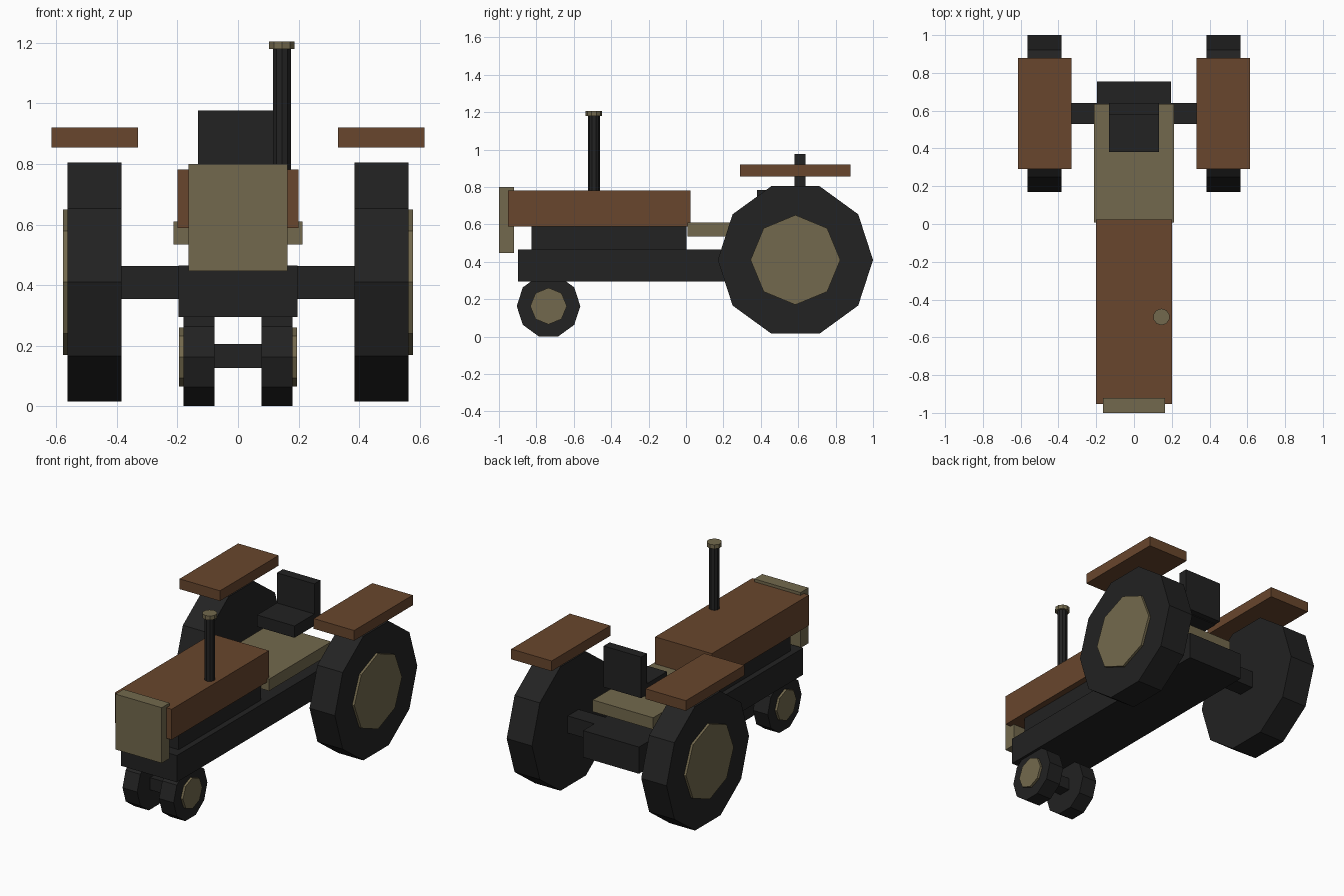
import bpy
from math import pi

default = bpy.data.objects.get("Cube")
if default:
    bpy.data.objects.remove(default, do_unlink=True)


def material(name, rgb):
    mat = bpy.data.materials.new(name)
    mat.use_nodes = True
    colour = (*rgb, 1)
    mat.diffuse_color = colour
    mat.node_tree.nodes["Principled BSDF"].inputs["Base Color"].default_value = colour
    return mat


BLACK = material("charcoal black", (0.016, 0.016, 0.016))
BROWN = material("rust brown", (0.138, 0.061, 0.026))
KHAKI = material("khaki", (0.171, 0.141, 0.074))


def box(name, x, y, z, mat):
    """Box spanning the (low, high) ranges on each axis."""
    spans = (x, y, z)
    bpy.ops.mesh.primitive_cube_add(size=1, location=[(a + b) / 2 for a, b in spans])
    ob = bpy.context.object
    ob.scale = [b - a for a, b in spans]
    bpy.ops.object.transform_apply(location=False, rotation=False, scale=True)
    ob.name = name
    ob.data.materials.append(mat)
    return ob


def disc(name, sides, radius, depth, centre, mat, sideways=True):
    """Low-poly cylinder, lying along x or standing along z."""
    bpy.ops.mesh.primitive_cylinder_add(
        vertices=sides, radius=radius, depth=depth, location=centre,
        rotation=(0, pi / 2 if sideways else 0, 0))
    ob = bpy.context.object
    ob.name = name
    ob.data.materials.append(mat)
    return ob


def wheel(name, side, inner, outer, hub_out, y, z, radius, hub_radius):
    """Ten-sided tyre with an eight-sided hub plate on its outer face."""
    disc(name + "_tyre", 10, radius, outer - inner,
         (side * (inner + outer) / 2, y, z), BLACK)
    hub_in = outer - 0.02
    disc(name + "_hub", 8, hub_radius, hub_out - hub_in,
         (side * (hub_in + hub_out) / 2, y, z), KHAKI)


# Chassis, engine and axles
box("frame", (-0.197, 0.197), (-0.897, 0.755), (0.295, 0.465), BLACK)
box("engine", (-0.16, 0.16), (-0.825, 0.003), (0.465, 0.59), BLACK)
box("rear_axle", (-0.39, 0.39), (0.53, 0.64), (0.355, 0.464), BLACK)
box("front_axle", (-0.09, 0.09), (-0.775, -0.695), (0.127, 0.205), BLACK)

# Bodywork
box("hood", (-0.2, 0.2), (-0.953, 0.025), (0.588, 0.782), BROWN)
box("grille", (-0.163, 0.163), (-1.0, -0.92), (0.447, 0.8), KHAKI)
box("platform", (-0.213, 0.213), (0.008, 0.635), (0.535, 0.61), KHAKI)

# Seat
box("seat_cushion", (-0.132, 0.132), (0.38, 0.6), (0.71, 0.785), BLACK)
box("seat_back", (-0.132, 0.132), (0.58, 0.64), (0.715, 0.977), BLACK)

# Exhaust
disc("exhaust_pipe", 10, 0.031, 0.41, (0.145, -0.492, 0.98), BLACK, sideways=False)
disc("exhaust_cap", 10, 0.044, 0.026, (0.145, -0.492, 1.192), KHAKI, sideways=False)

# Wheels and fenders on both sides
for side, label in ((1, "left"), (-1, "right")):
    wheel("rear_wheel_" + label, side, 0.385, 0.563, 0.578, 0.585, 0.41, 0.415, 0.24)
    wheel("front_wheel_" + label, side, 0.077, 0.18, 0.195, -0.735, 0.163, 0.17, 0.098)
    across = sorted((side * 0.33, side * 0.615))
    box("fender_" + label, across, (0.29, 0.88), (0.855, 0.92), BROWN)
